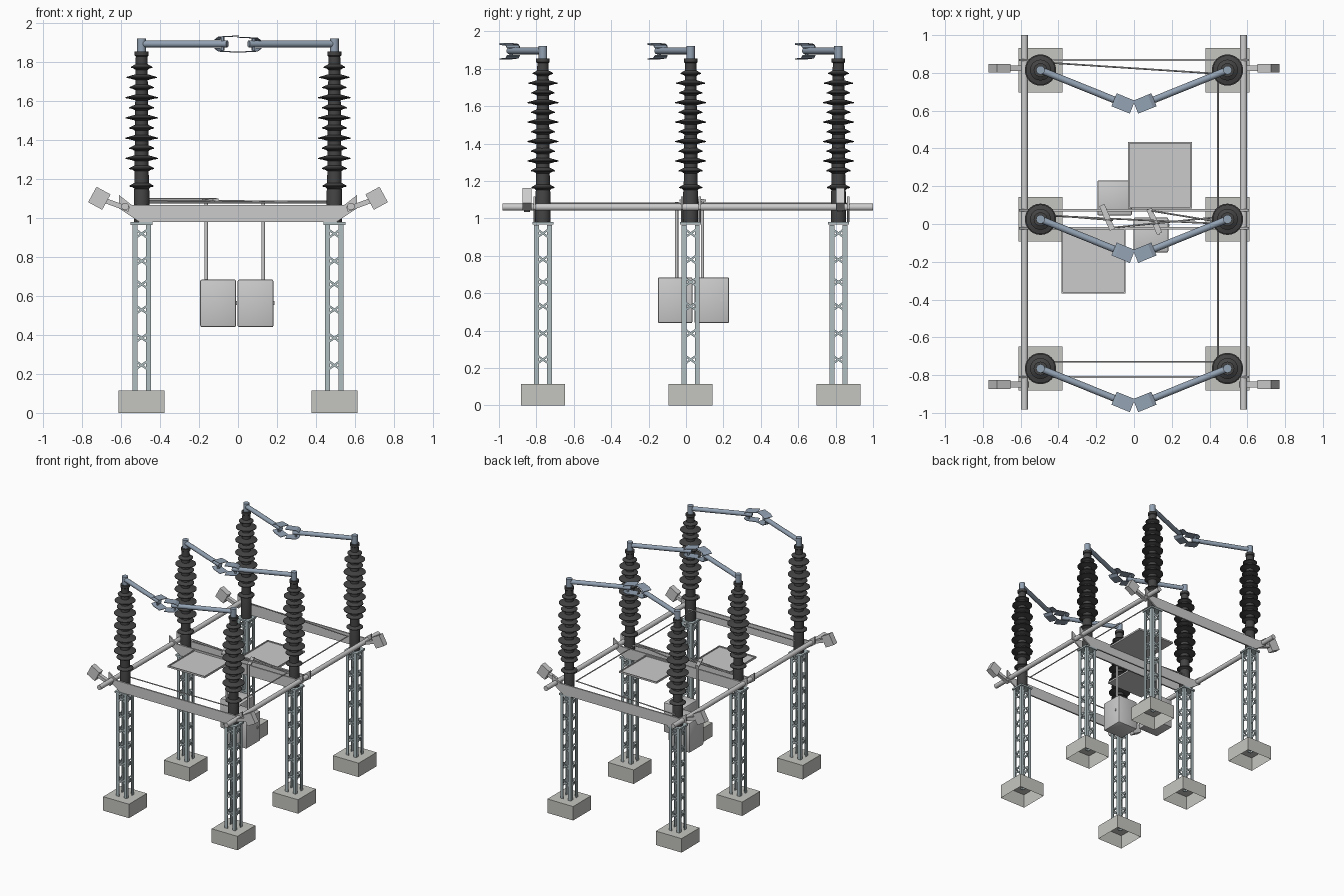
import bpy, bmesh, math
from mathutils import Matrix, Vector, Euler

if "Cube" in bpy.data.objects:
    bpy.data.objects.remove(bpy.data.objects["Cube"])


def material(name, col):
    m = bpy.data.materials.new(name)
    m.diffuse_color = (*col, 1)
    m.use_nodes = True
    m.node_tree.nodes["Principled BSDF"].inputs["Base Color"].default_value = m.diffuse_color
    return m


DARK = material("glazed_ceramic", (0.055, 0.057, 0.055))
BLUE = material("contact_metal", (0.29, 0.36, 0.45))
LATT = material("galvanised_steel", (0.43, 0.51, 0.53))
CONC = material("concrete", (0.56, 0.56, 0.53))

ROWS = (-0.765, 0.025, 0.815)
COLX = 0.495
ARM_Z = 1.895


def finish(name, bm, mat=None, loc=(0, 0, 0), smooth=False):
    bmesh.ops.recalc_face_normals(bm, faces=bm.faces)
    me = bpy.data.meshes.new(name)
    bm.to_mesh(me)
    bm.free()
    if mat:
        me.materials.append(mat)
    return place(name, me, loc, smooth)


def place(name, me, loc, smooth=False):
    ob = bpy.data.objects.new(name, me)
    ob.location = loc
    bpy.context.collection.objects.link(ob)
    if smooth:
        bpy.ops.object.select_all(action='DESELECT')
        ob.select_set(True)
        bpy.context.view_layer.objects.active = ob
        bpy.ops.object.shade_smooth_by_angle(angle=math.radians(35))
    return ob


def box(bm, size, loc, rot=(0, 0, 0), pre=Matrix()):
    m = pre @ Matrix.LocRotScale(Vector(loc), Euler(rot), Vector(size))
    return bmesh.ops.create_cube(bm, size=1, matrix=m)['verts']


def rod(bm, p, q, r, n=12):
    p, q = Vector(p), Vector(q)
    d = q - p
    m = Matrix.Translation((p + q) / 2) @ d.to_track_quat('Z', 'Y').to_matrix().to_4x4()
    bmesh.ops.create_cone(bm, cap_ends=True, segments=n, radius1=r, radius2=r,
                          depth=d.length, matrix=m)


def prism(bm, pts, vec):
    f = bm.faces.new([bm.verts.new(p) for p in pts])
    ext = bmesh.ops.extrude_face_region(bm, geom=[f], use_keep_orig=True)['geom']
    bmesh.ops.translate(bm, vec=vec, verts=[v for v in ext if isinstance(v, bmesh.types.BMVert)])


# concrete footing, open underneath
bm = bmesh.new()
box(bm, (0.235, 0.235, 0.115), (0, 0, 0.0575))
bm.faces.ensure_lookup_table()
bmesh.ops.delete(bm, geom=[min(bm.faces, key=lambda f: f.calc_center_median().z)], context='FACES_ONLY')
footing = finish("footing", bm, CONC, (-COLX, ROWS[0], 0)).data

# lattice tower: four angle legs, crossed braces, cap
bm = bmesh.new()
h, w, t = 0.048, 0.026, 0.005
for k in range(4):
    turn = Matrix.Rotation(k * math.pi / 2, 4, 'Z')
    leg = [(-h, -h), (-h + w, -h), (-h + w, -h + t), (-h + t, -h + t), (-h + t, -h + w), (-h, -h + w)]
    prism(bm, [turn @ Vector((x, y, 0.1)) for x, y in leg], (0, 0, 0.865))
    for z in (0.245, 0.385, 0.53, 0.66, 0.78, 0.92):
        for s in (-1, 1):
            box(bm, (0.085, 0.004, 0.011), (0, -h + t + 0.001 + s * 0.001, z), (0, s * 0.62, 0), turn)
box(bm, (0.112, 0.112, 0.014), (0, 0, 0.973))
tower = finish("lattice_tower", bm, LATT, (-COLX, ROWS[0], 0)).data

# insulator: lathed core with alternating sheds
prof = [(0, 0.98), (0.04, 0.98), (0.04, 1.14)]
sheds = [(1.165, 0.062)] + [(1.255 + i * 0.052, 0.083 if i % 2 else 0.064) for i in range(11)]
for z, r in sheds:
    c = 0.038 - 0.008 * (z - 1.1) / 0.75
    r -= 0.012 * max(0, z - 1.65) / 0.17
    prof += [(c, z - 0.014), (r * 0.75, z - 0.006), (r, z - 0.003), (r, z + 0.002), (c, z + 0.016)]
prof += [(0.03, 1.83), (0.036, 1.835), (0.036, 1.855), (0, 1.855)]
bm = bmesh.new()
vs = [bm.verts.new((r, 0, z)) for r, z in prof]
es = [bm.edges.new(e) for e in zip(vs, vs[1:])]
bmesh.ops.spin(bm, geom=vs + es, axis=(0, 0, 1), cent=(0, 0, 0), angle=math.tau, steps=24, use_merge=True)
bmesh.ops.remove_doubles(bm, verts=bm.verts, dist=1e-5)
insulator = finish("insulator", bm, DARK, (-COLX, ROWS[0], 0), True).data

for y in ROWS:
    for s in (-1, 1):
        if (s, y) != (-1, ROWS[0]):
            place("footing", footing, (s * COLX, y, 0))
            place("lattice_tower", tower, (s * COLX, y, 0))
            place("insulator", insulator, (s * COLX, y, 0))

# switch arms with terminal posts and clamp jaws
L, ang = 0.475, math.radians(22)
for y in ROWS:
    for s in (-1, 1):
        bm = bmesh.new()
        rod(bm, (0, 0, -0.045), (0, 0, 0.027), 0.023, 16)
        rod(bm, (0, 0, 0), (L, 0, 0), 0.018, 16)
        arm = finish("switch_arm", bm, BLUE, (s * COLX, y, ARM_Z), True)
        bm = bmesh.new()
        up = 0.038 if s < 0 else 0.032
        for g in (up, -0.036):
            e = 0.007 if g > 0 else -0.007
            path = [(L - 0.055, g - 2 * e), (L - 0.035, g), (L + 0.05, g + e * 0.6)]
            back = [(u, z - 0.004) for u, z in reversed(path)]
            prism(bm, [(u, -0.037, z) for u, z in path + back], (0, 0.074, 0))
        box(bm, (0.012, 0.016, up + 0.034), (L - 0.025, 0, (up - 0.036) / 2))
        jaw = finish("clamp_jaw", bm, BLUE, (s * COLX, y, ARM_Z))
        for ob in (arm, jaw):
            ob.rotation_euler.z = -ang if s < 0 else math.pi + ang

# cross beams: plates with upturned ends
half = [(0.545, 1.067), (0.61, 1.118), (0.61, 1.05), (0.505, 0.98)]
outline = half + [(-x, z) for x, z in reversed(half)]
for y in (-0.81, -0.022, 0.073, 0.868):
    bm = bmesh.new()
    prism(bm, [(x, y - 0.006, z) for x, z in outline], (0, 0.012, 0))
    finish("cross_beam", bm)

# side rails and corner boxes
for s in (-1, 1):
    bm = bmesh.new()
    rod(bm, (s * 0.58, -0.982, 1.06), (s * 0.58, 1.0, 1.06), 0.019, 20)
    finish("side_rail", bm, smooth=True)
    for y in (-0.85, 0.825):
        bm = bmesh.new()
        box(bm, (0.16, 0.03, 0.026), (s * 0.635, y, 1.073), (0, -s * 0.35, 0))
        finish("corner_bracket", bm)
        bm = bmesh.new()
        box(bm, (0.082, 0.046, 0.09), (s * 0.712, y, 1.102), (0, -s * 0.5, 0))
        finish("corner_box", bm)

# working platforms: thin plate with raised rim
for cx, cy in ((-0.215, -0.193), (0.137, 0.257)):
    bm = bmesh.new()
    box(bm, (0.34, 0.352, 0.006), (cx, cy, 1.05))
    for s in (-1, 1):
        box(bm, (0.34, 0.008, 0.014), (cx, cy + s * 0.172, 1.054))
        box(bm, (0.008, 0.336, 0.014), (cx + s * 0.166, cy, 1.054))
    finish("platform", bm)

# drive cabinets with hangers, cranks and handles
drives = (((-0.102, 0.138), (-0.163, 0.088), (-0.17, 0.1, -0.115, -0.03), 1.095),
          ((0.09, -0.058), (0.13, -0.05), (0.08, 0.08, 0.135, -0.05), 1.08))
for (cx, cy), (hx, hy), (ax, ay, bx, by), z in drives:
    bm = bmesh.new()
    box(bm, (0.184, 0.186, 0.245), (cx, cy, 0.5625))
    bmesh.ops.bevel(bm, geom=bm.edges[:], offset=0.009, segments=2, affect='EDGES', profile=0.5)
    finish("drive_cabinet", bm, smooth=True)
    bm = bmesh.new()
    box(bm, (0.008, 0.012, 0.02), (cx + 0.094, cy + 0.05, 0.565))
    finish("cabinet_handle", bm)
    bm = bmesh.new()
    rod(bm, (hx, hy, 0.68), (hx, hy, z + 0.008), 0.009)
    finish("drive_shaft", bm, smooth=True)
    bm = bmesh.new()
    d = Vector((bx - ax, by - ay))
    box(bm, (d.length, 0.03, 0.012), ((ax + bx) / 2, (ay + by) / 2, z), (0, 0, math.atan2(d.y, d.x)))
    finish("crank", bm)

# thin linkage rods between the posts
rods = [((-0.5, 0.857, 1.08), (0.45, 0.795, 1.08)), ((-0.5, -0.73, 1.08), (0.49, -0.73, 1.08)),
        ((-0.48, 0.05, 1.1), (-0.11, 0.02, 1.1)), ((-0.48, 0.045, 1.09), (0.49, 0.0, 1.085)),
        ((0.09, 0.07, 1.085), (0.49, 0.005, 1.085)), ((-0.12, -0.02, 1.09), (0.48, 0.04, 1.08)),
        ((0.445, -0.73, 1.08), (0.445, 0.8, 1.08))]
for p, q in rods:
    bm = bmesh.new()
    rod(bm, p, q, 0.0045, 8)
    finish("linkage_rod", bm, smooth=True)
